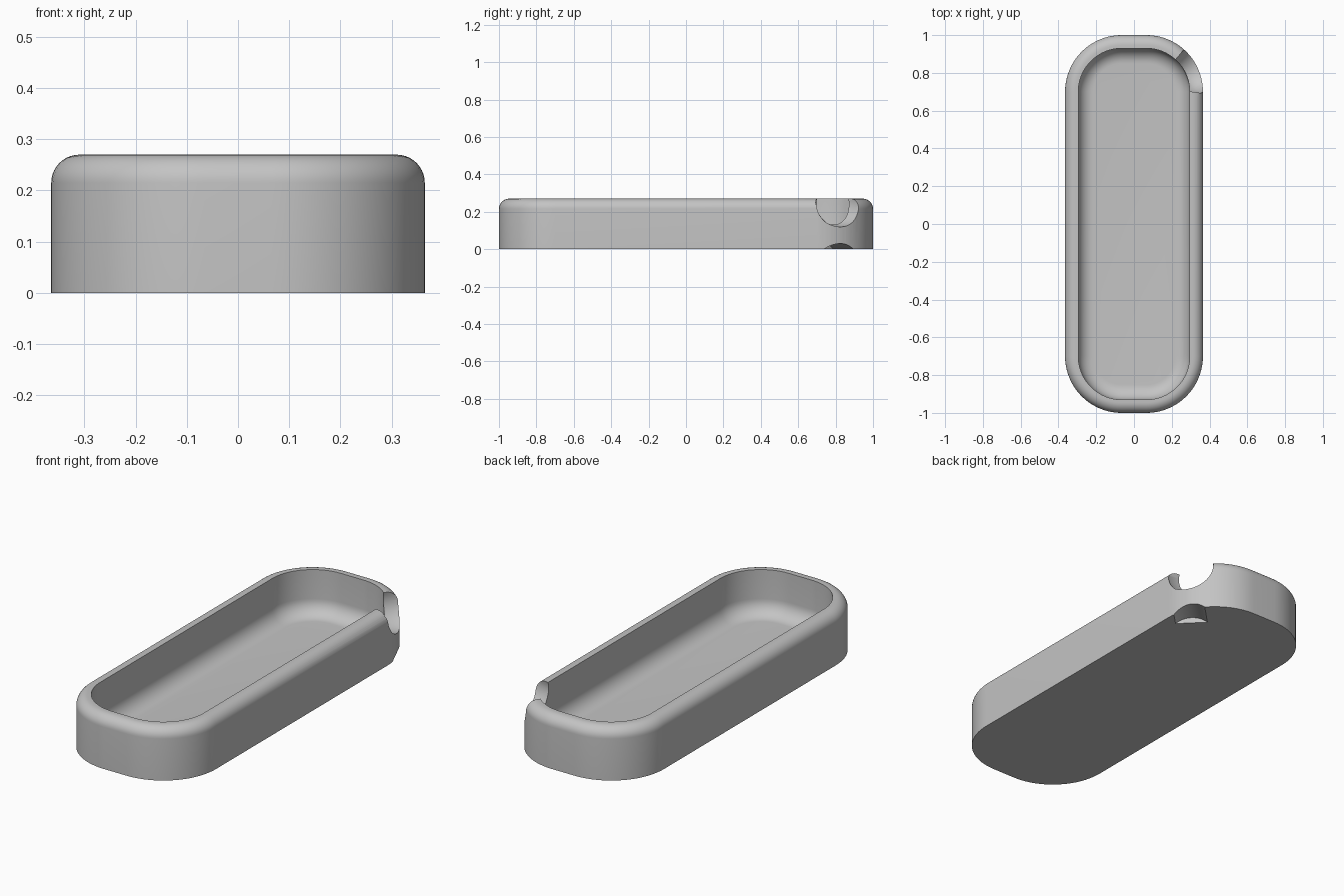
import bpy, bmesh, math
from mathutils import Vector

cube = bpy.data.objects.get("Cube")
if cube:
    bpy.data.objects.remove(cube)

HX, HY, HEIGHT, CORNER = 0.365, 1.0, 0.27, 0.30
WALL, FLOOR, RIM_R, COVE_R = 0.07, 0.04, 0.055, 0.08

grey = bpy.data.materials.new("plain grey")
grey.use_nodes = True
grey.diffuse_color = (0.55, 0.55, 0.55, 1)
grey.node_tree.nodes["Principled BSDF"].inputs["Base Color"].default_value = grey.diffuse_color


def outline(inset, z, steps=20):
    """Rounded rectangle, moved inward by inset."""
    pts = []
    for k, (sx, sy) in enumerate(((1, 1), (-1, 1), (-1, -1), (1, -1))):
        for i in range(steps + 1):
            a = math.pi / 2 * (k + i / steps)
            r = CORNER - inset
            pts.append(Vector((sx * (HX - CORNER) + r * math.cos(a),
                               sy * (HY - CORNER) + r * math.sin(a), z)))
    return pts


def loft(name, rings):
    """Closed skin through a row of rings, capped at both ends."""
    bm = bmesh.new()
    loops = [[bm.verts.new(p) for p in ring] for ring in rings]
    n = len(loops[0])
    for a, b in zip(loops, loops[1:]):
        for i in range(n):
            j = (i + 1) % n
            bm.faces.new((a[i], a[j], b[j], b[i]))
    bm.faces.new(loops[0][::-1])
    bm.faces.new(loops[-1])
    bmesh.ops.recalc_face_normals(bm, faces=bm.faces[:])
    mesh = bpy.data.meshes.new(name)
    bm.to_mesh(mesh)
    bm.free()
    mesh.materials.append(grey)
    obj = bpy.data.objects.new(name, mesh)
    bpy.context.collection.objects.link(obj)
    return obj


# Tray wall section: outer side, rounded rim, inner side, coved floor
arc = [math.pi / 2 * i / 10 for i in range(11)]
section = [(0, 0)]
section += [(RIM_R * (1 - math.cos(a)), HEIGHT - RIM_R * (1 - math.sin(a))) for a in arc]
section += [(WALL, HEIGHT)]
section += [(WALL + COVE_R * (1 - math.cos(a)), FLOOR + COVE_R * (1 - math.sin(a))) for a in arc]
tray = loft("tray", [outline(inset, z) for inset, z in section])

# Cord notches run diagonally through one rear corner
ALONG = Vector((1, 1, 0)).normalized()
ACROSS = Vector((-1, 1, 0)).normalized()


def round_cutter(name, z, stations, n=48):
    rings = []
    for t, r in stations:
        centre = ALONG * t + ACROSS * 0.345 + Vector((0, 0, z))
        rings.append([centre + r * (ACROSS * math.cos(2 * math.pi * i / n)
                                    + Vector((0, 0, math.sin(2 * math.pi * i / n))))
                      for i in range(n)])
    return loft(name, rings)


cutters = [
    round_cutter("rim_notch_cutter", 0.24,
                 [(0.67, 0.02), (0.70, 0.06), (0.74, 0.105), (0.78, 0.12), (1.0, 0.125)]),
    round_cutter("base_notch_cutter", -0.09, [(0.69, 0.12), (1.0, 0.12)]),
]

bpy.ops.object.select_all(action='DESELECT')
bpy.context.view_layer.objects.active = tray
tray.select_set(True)
for cutter in cutters:
    cutter.hide_render = True
    mod = tray.modifiers.new("notch", 'BOOLEAN')
    mod.operation = 'DIFFERENCE'
    mod.solver = 'EXACT'
    mod.object = cutter
    bpy.ops.object.modifier_apply(modifier=mod.name)
    bpy.data.objects.remove(cutter)

bpy.ops.object.shade_smooth_by_angle(angle=math.radians(30))
